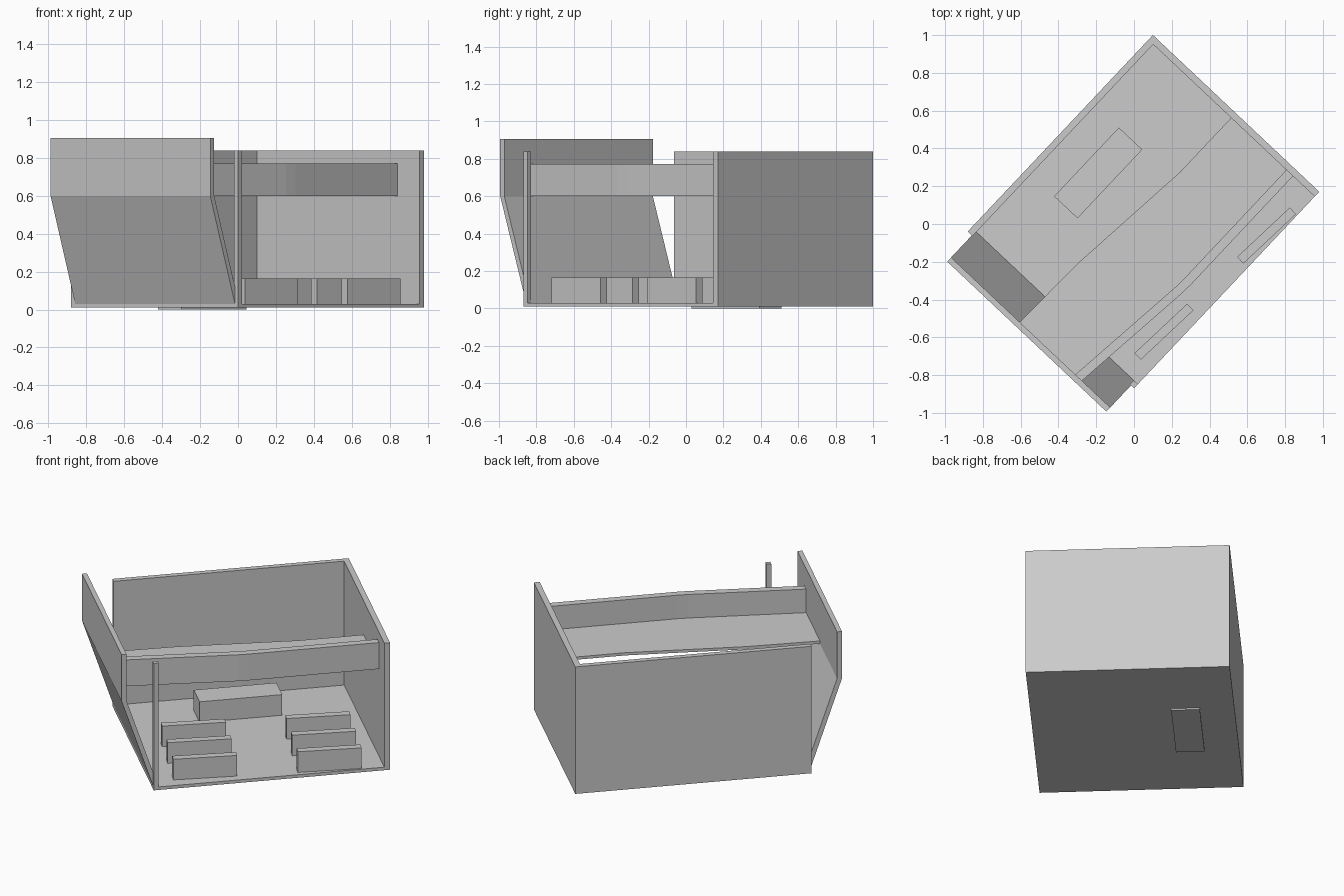
import bpy, bmesh, math
from mathutils import Matrix, Vector

if "Cube" in bpy.data.objects:
    bpy.data.objects.remove(bpy.data.objects["Cube"])

# Stand frame: a runs along the open front, b runs toward the back wall
U = Vector((0.686, 0.728, 0)).normalized()
FRAME = Matrix.Translation((0, -0.87, 0)) @ Matrix.Rotation(math.atan2(U.y, U.x), 4, 'Z')


def extrude_profile(name, pts, direction):
    """Closed solid from a planar outline pushed along a direction."""
    bm = bmesh.new()
    face = bm.faces.new([bm.verts.new(p) for p in pts])
    ext = bmesh.ops.extrude_face_region(bm, geom=[face])
    verts = [g for g in ext['geom'] if isinstance(g, bmesh.types.BMVert)]
    bmesh.ops.translate(bm, verts=verts, vec=direction)
    bmesh.ops.recalc_face_normals(bm, faces=bm.faces)
    me = bpy.data.meshes.new(name)
    bm.to_mesh(me)
    bm.free()
    ob = bpy.data.objects.new(name, me)
    ob.matrix_world = FRAME
    bpy.context.collection.objects.link(ob)
    return ob


def box(name, a0, a1, b0, b1, z0, z1):
    pts = [(a0, b0, z0), (a1, b0, z0), (a1, b1, z0), (a0, b1, z0)]
    return extrude_profile(name, pts, (0, 0, z1 - z0))


# Floor, two straight walls, corner post and counter
box("floor", 0, 1.43, 0, 1.21, 0.01, 0.03)
box("back_wall", 0, 1.43, 1.175, 1.21, 0.01, 0.84)
box("right_wall", 1.395, 1.43, 0, 1.21, 0.01, 0.84)
box("corner_post", 0, 0.03, 0, 0.03, 0.01, 0.84)
box("counter", 0.45, 0.95, 0.835, 1.005, 0.0, 0.165)

# Left wall leans outward, then turns upright
lean = [(0, 0.03), (-0.19, 0.6), (-0.19, 0.905), (-0.16, 0.905), (-0.16, 0.6), (0.03, 0.03)]
extrude_profile("leaning_left_wall", [(a, 0.022, z) for a, z in lean], (0, 1.158, 0))

# Curved overhead fascia
fascia_line = [(-0.16, 0.228), (0.54, 0.16), (0.61, 0.157), (1.395, 0.158)]
front = [(a, b, 0.6) for a, b in fascia_line]
back = [(a, b + 0.048, 0.6) for a, b in reversed(fascia_line)]
extrude_profile("fascia", front + back, (0, 0, 0.172))

# Canopy shelf behind the fascia
rear_line = [(1.395, 0.608), (1.0, 0.608), (0.28, 0.67), (-0.16, 0.681)]
inner = [(a, b + 0.048, 0.6) for a, b in fascia_line]
extrude_profile("canopy_shelf", inner + [(a, b, 0.6) for a, b in rear_line], (0, 0, 0.018))

# Two columns of three benches, slightly turned to the stand
TURN = Matrix.Rotation(math.radians(-3.5), 4, 'Z')
for side, centre in (("left", (0.327, 0.09, 0)), ("right", (1.07, 0.044, 0))):
    for row in range(3):
        bench = box(f"bench_{side}_{row + 1}", -0.191, 0.191, -0.024, 0.024, 0.03, 0.165)
        bench.matrix_world = (FRAME @ Matrix.Translation(centre) @ TURN
                              @ Matrix.Translation((0, row * 0.235, 0)))
